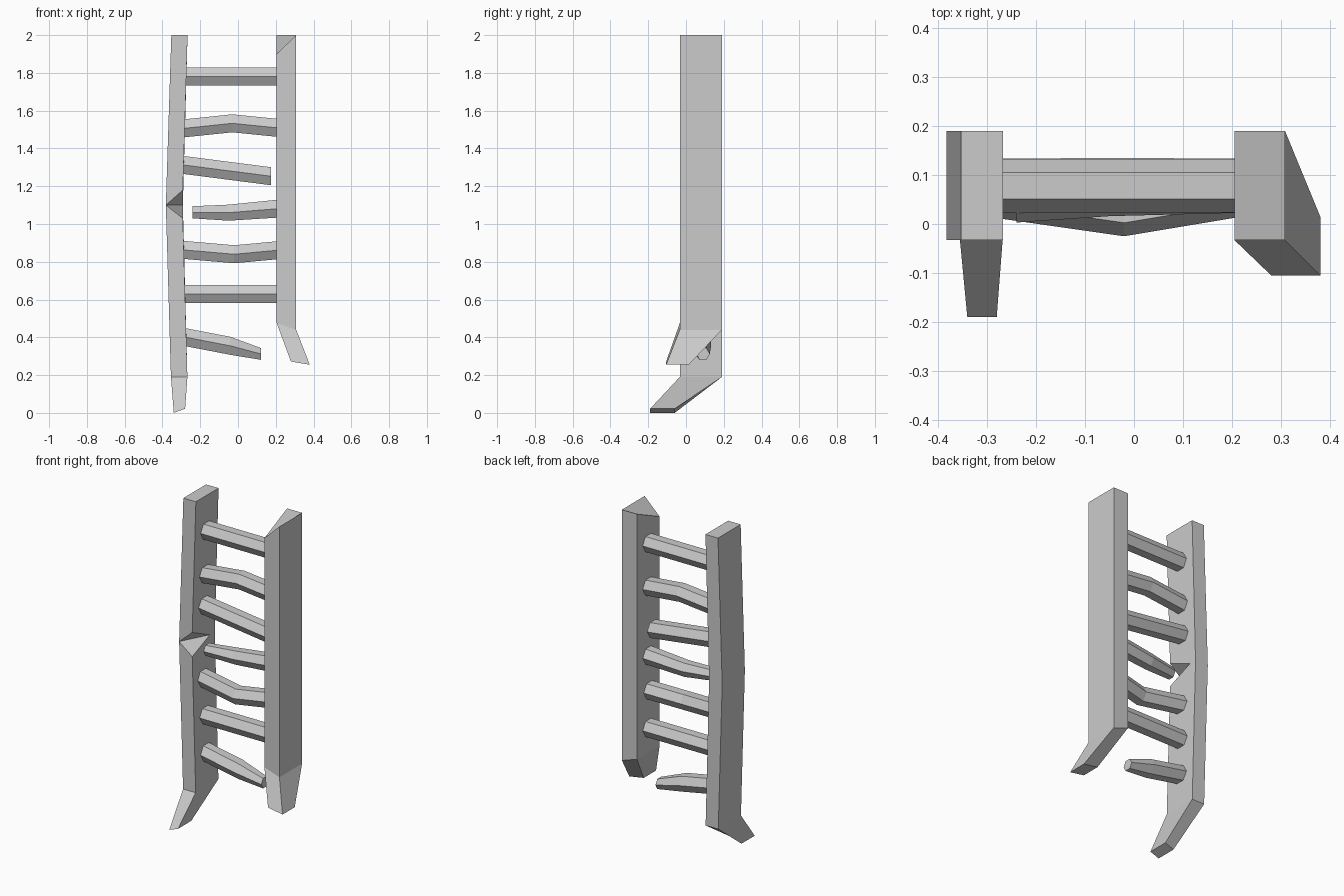
import bpy, bmesh
from math import cos, sin, pi
from mathutils import Vector

cube = bpy.data.objects.get("Cube")
if cube:
    bpy.data.objects.remove(cube, do_unlink=True)

GREY = (0.6, 0.6, 0.6, 1)
mat = bpy.data.materials.new("plain grey")
mat.use_nodes = True
mat.diffuse_color = GREY
mat.node_tree.nodes["Principled BSDF"].inputs["Base Color"].default_value = GREY

FRONT, BACK = -0.033, 0.19


def loft(bm, rings, cap_start=True, cap_end=True):
    """Skin a list of matching vertex rings."""
    loops = [[bm.verts.new(p) for p in ring] for ring in rings]
    for a, b in zip(loops, loops[1:]):
        for i in range(len(a)):
            j = (i + 1) % len(a)
            bm.faces.new((a[i], a[j], b[j], b[i]))
    if cap_start:
        bm.faces.new(loops[0][::-1])
    if cap_end:
        bm.faces.new(loops[-1])


def finish(bm, name):
    bmesh.ops.remove_doubles(bm, verts=bm.verts, dist=0.0005)
    bmesh.ops.recalc_face_normals(bm, faces=bm.faces)
    mesh = bpy.data.meshes.new(name)
    bm.to_mesh(mesh)
    bm.free()
    mesh.materials.append(mat)
    obj = bpy.data.objects.new(name, mesh)
    bpy.context.collection.objects.link(obj)


def section(x0, x1, z0, z1, y0=FRONT, y1=BACK):
    """Four-cornered rail section, z0 at x0 and z1 at x1."""
    return [Vector(p) for p in ((x0, y0, z0), (x1, y0, z1), (x1, y1, z1), (x0, y1, z0))]


# Right rail: bowed, splintered foot, wedge chipped out of the inner front edge
def notched(ring, lift=0):
    a, b, c, d = ring
    return [a, b + Vector((0, 0, lift)), b.lerp(c, 0.776), c, d]


foot = section(-0.34, -0.28, 0, 0.022, -0.19, -0.06)
low = section(-0.355, -0.268, 0.19, 0.19)
mid = section(-0.382, -0.292, 1.1, 1.1)
top = section(-0.353, -0.267, 2, 2)
below, above = notched(mid, -0.07), notched(mid, 0.08)
bm = bmesh.new()
loft(bm, [notched(foot), notched(low), below], cap_end=False)
loft(bm, [above, notched(top)], cap_start=False)
for ring in (below, above):
    bm.faces.new([bm.verts.new(p) for p in ring[:3]])
finish(bm, "right_rail")

# Left rail: straight, broken foot kicked outward, chipped top corner
top = section(0.205, 0.308, 2, 2)
top[0].z = 1.9
bm = bmesh.new()
loft(bm, [section(0.28, 0.38, 0.272, 0.255, -0.105, 0.015),
          section(0.205, 0.308, 0.475, 0.44), top])
finish(bm, "left_rail")

# Rungs: hexagonal bars through points (x, y, z, radius)
L, R, Y, RAD = -0.3, 0.22, 0.078, 0.055
rungs = {
    "top_rung": [(L, Y, 1.78, RAD), (R, Y, 1.78, RAD)],
    "arched_rung": [(L, Y, 1.505, RAD), (-0.03, Y + 0.002, 1.533, RAD), (R, Y, 1.508, RAD)],
    "slanted_rung": [(L, Y, 1.314, RAD), (0.175, Y, 1.253, RAD)],
    "snapped_rung": [(R, Y, 1.082, RAD), (-0.05, 0.065, 1.06, 0.049), (-0.24, 0.04, 1.062, 0.037)],
    "sagging_rung": [(L, 0.07, 0.864, RAD), (-0.02, 0.03, 0.84, RAD), (R, 0.07, 0.862, RAD)],
    "lower_rung": [(L, Y, 0.63, RAD), (R, Y, 0.63, RAD)],
    "broken_bottom_rung": [(L, Y, 0.405, RAD), (-0.04, Y, 0.355, RAD), (0.122, 0.09, 0.312, 0.036)],
}
for name, path in rungs.items():
    bm = bmesh.new()
    loft(bm, [[(x, y + r * cos(k * pi / 3), z + r * sin(k * pi / 3)) for k in range(6)]
              for x, y, z, r in path])
    finish(bm, name)
